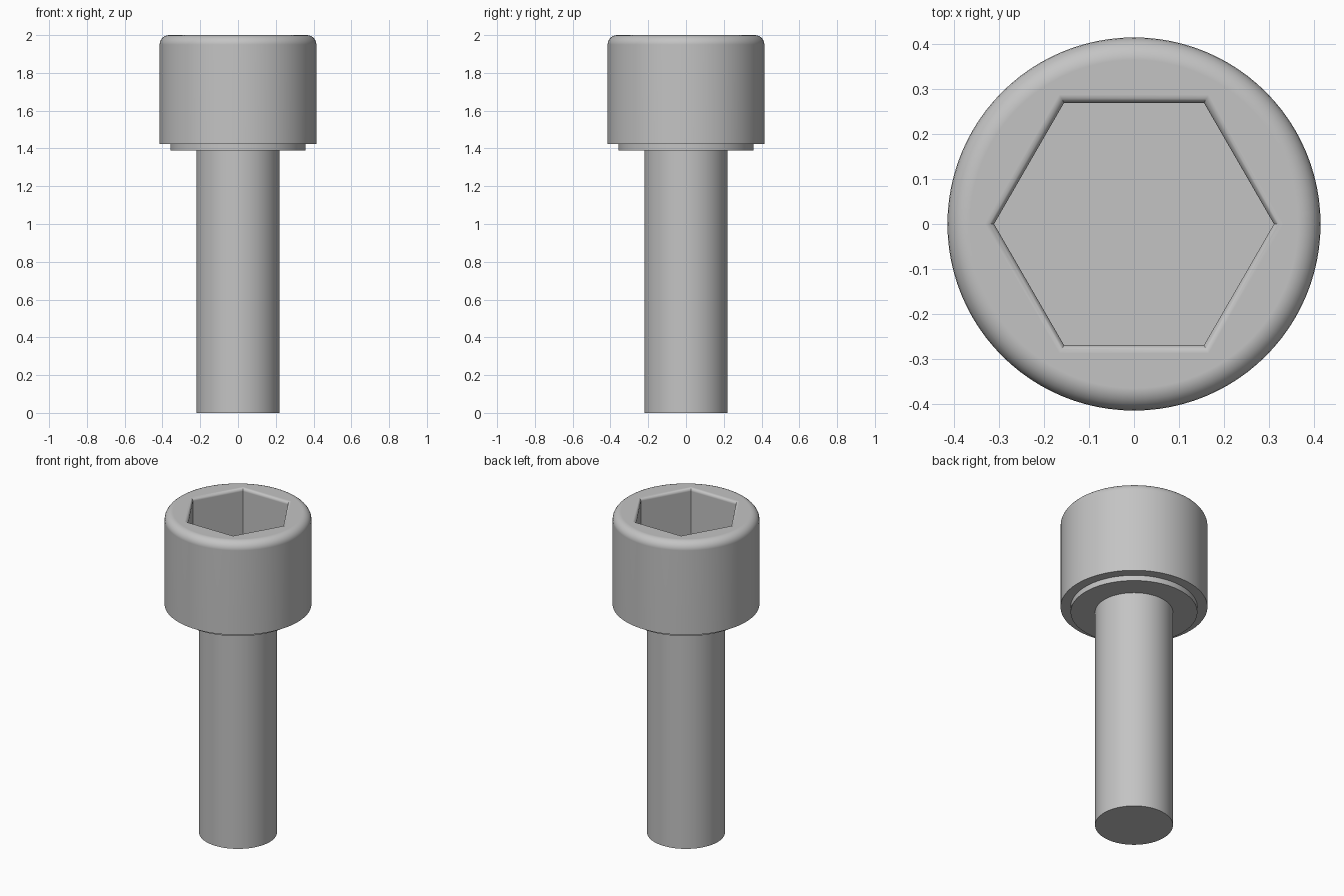
import bpy
import bmesh
from math import sin, cos, pi, radians

default = bpy.data.objects.get("Cube")
if default:
    bpy.data.objects.remove(default, do_unlink=True)

steel = bpy.data.materials.new("steel_grey")
steel.use_nodes = True
GREY = (0.55, 0.55, 0.55, 1)
steel.diffuse_color = GREY
steel.node_tree.nodes["Principled BSDF"].inputs["Base Color"].default_value = GREY


def loft(name, profile, sides):
    """Capped solid around z from (radius, height) points, bottom to top."""
    bm = bmesh.new()
    rings = []
    for r, z in profile:
        rings.append([bm.verts.new((r * cos(2 * pi * i / sides), r * sin(2 * pi * i / sides), z))
                      for i in range(sides)])
    for low, high in zip(rings, rings[1:]):
        for i in range(sides):
            j = (i + 1) % sides
            bm.faces.new((low[i], low[j], high[j], high[i]))
    bm.faces.new(rings[0][::-1])
    bm.faces.new(rings[-1])
    bmesh.ops.recalc_face_normals(bm, faces=bm.faces)
    mesh = bpy.data.meshes.new(name)
    bm.to_mesh(mesh)
    bm.free()
    mesh.materials.append(steel)
    obj = bpy.data.objects.new(name, mesh)
    bpy.context.collection.objects.link(obj)
    return obj


def activate(obj):
    bpy.ops.object.select_all(action='DESELECT')
    obj.select_set(True)
    bpy.context.view_layer.objects.active = obj


TOP, HEAD_BASE, COLLAR_BASE = 2.0, 1.424, 1.39
SEGMENTS = 96
STEPS = 6
quarter = [k / STEPS * pi / 2 for k in range(STEPS + 1)]

# Shaft and the washer collar under the head
shaft = loft("shaft", [(0.22, 0), (0.22, COLLAR_BASE + 0.01)], SEGMENTS)
collar = loft("collar", [(0.358, COLLAR_BASE), (0.358, HEAD_BASE + 0.01)], SEGMENTS)

# Head with a rounded top rim
R, F = 0.415, 0.05
rim = [(R - F + F * cos(a), TOP - F + F * sin(a)) for a in quarter]
head = loft("head", [(R, HEAD_BASE)] + rim, SEGMENTS)

# Hexagonal socket with a rounded lip, cut into the head
MOUTH, LIP, DEPTH = 0.332, 0.018, 0.33
lip = [(MOUTH - LIP / cos(pi / 6) * cos(a), TOP - LIP + LIP * sin(a)) for a in quarter]
cutter = loft("socket_cutter", [(lip[0][0], TOP - DEPTH)] + lip + [(MOUTH, TOP + 0.1)], 6)
cutter.hide_render = True

cut = head.modifiers.new("socket", 'BOOLEAN')
cut.operation = 'DIFFERENCE'
cut.solver = 'EXACT'
cut.object = cutter
activate(head)
bpy.ops.object.modifier_apply(modifier=cut.name)
bpy.data.objects.remove(cutter, do_unlink=True)

# Smooth rounds with crisp edges
for part in (shaft, collar, head):
    activate(part)
    bpy.ops.object.shade_smooth_by_angle(angle=radians(30))
    weighted = part.modifiers.new("clean_normals", 'WEIGHTED_NORMAL')
    weighted.keep_sharp = True
